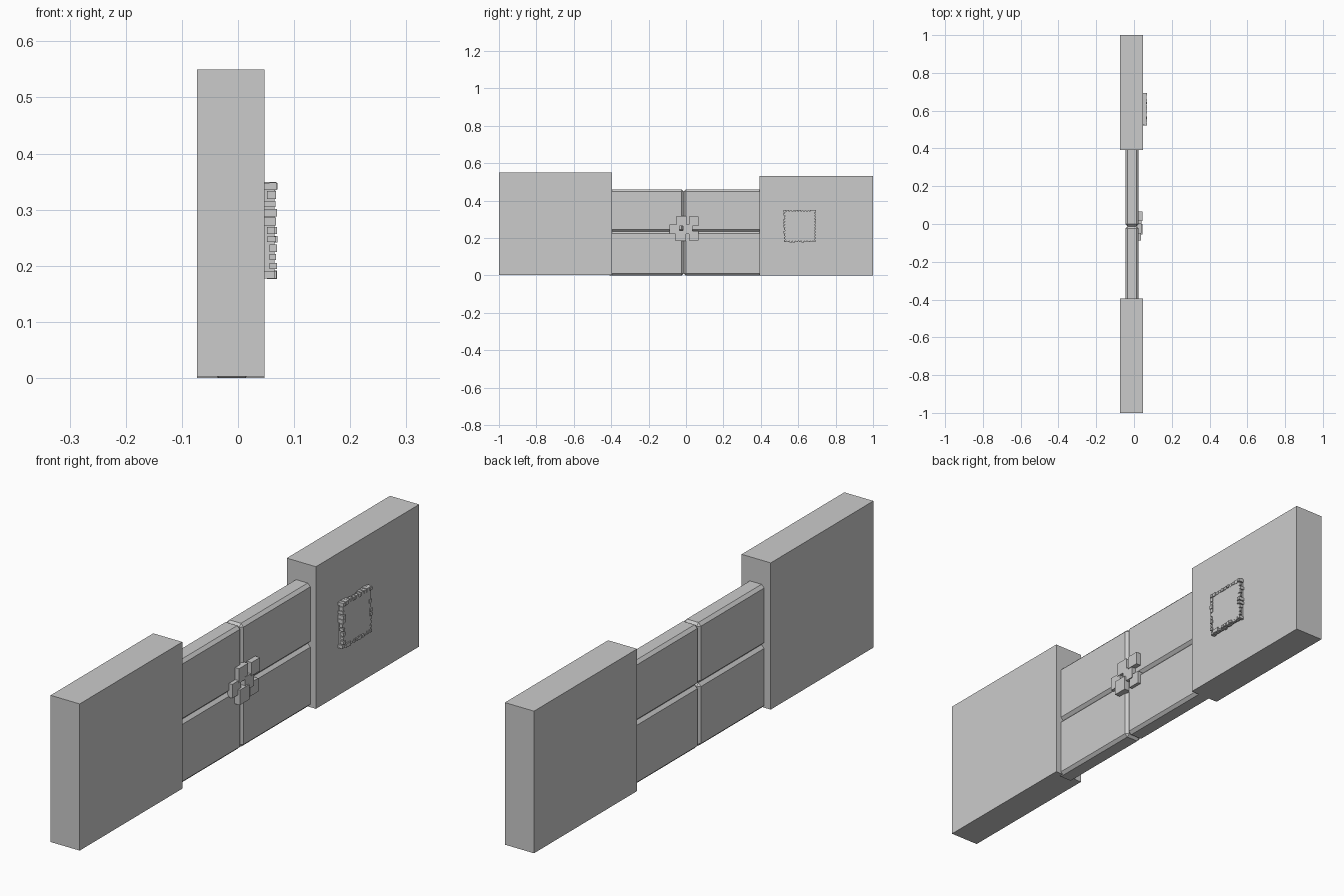
import bpy, bmesh, random
from mathutils import Vector

if "Cube" in bpy.data.objects:
    bpy.data.objects.remove(bpy.data.objects["Cube"])

random.seed(4)


def add_box(bm, lo, hi):
    lo, hi = Vector(lo), Vector(hi)
    verts = bmesh.ops.create_cube(bm, size=1)["verts"]
    for v in verts:
        v.co = (lo + hi) / 2 + v.co * (hi - lo)


def make_object(name, boxes, bevel=0):
    bm = bmesh.new()
    for lo, hi in boxes:
        add_box(bm, lo, hi)
    mesh = bpy.data.meshes.new(name)
    bm.to_mesh(mesh)
    bm.free()
    obj = bpy.data.objects.new(name, mesh)
    bpy.context.collection.objects.link(obj)
    if bevel:
        mod = obj.modifiers.new("chamfer", "BEVEL")
        mod.width = bevel
        mod.segments = 1
    return obj


# End blocks
make_object("left_block", [((-.073, -1, .003), (.047, -.395, .55))])
make_object("right_block", [((-.073, .392, 0), (.047, 1, .53))])

# Four chamfered wall panels
SEAM_Y, SEAM_Z = -.012, .235
for row, z0, z1 in (("lower", 0, SEAM_Z), ("upper", SEAM_Z, .46)):
    for side, y0, y1 in (("left", -.42, SEAM_Y), ("right", SEAM_Y, .42)):
        make_object(f"{row}_{side}_panel", [((-.046, y0, z0), (.024, y1, z1))], .011)

# Cluster of square tiles at the seam: y, z centre, half size, front x
tiles = [(-.024, .290, .027, .040), (.042, .290, .025, .044),
         (-.062, .246, .026, .038), (.010, .247, .026, .041),
         (-.027, .212, .028, .046), (.042, .211, .025, .037)]
make_object("seam_tiles", [((.018, y - h, z - h), (x, y + h, z + h))
                           for y, z, h, x in tiles])

# Plaque with a ragged edge of small chips
CY, CZ, R = .608, .263, .079
chips = [((.04, CY - R, CZ - R), (.065, CY + R, CZ + R))]
N = 11
for i in range(N):
    t = -R + 2 * R * i / (N - 1)
    for sign in (-1, 1):
        for y, z in ((CY + t, CZ + sign * R), (CY + sign * R, CZ + t)):
            h = random.uniform(.005, .0075)
            front = random.uniform(.064, .070)
            back = random.choice((.045, .052, .056))
            chips.append(((back, y - h, z - h), (front, y + h, z + h)))
make_object("ragged_plaque", chips)
